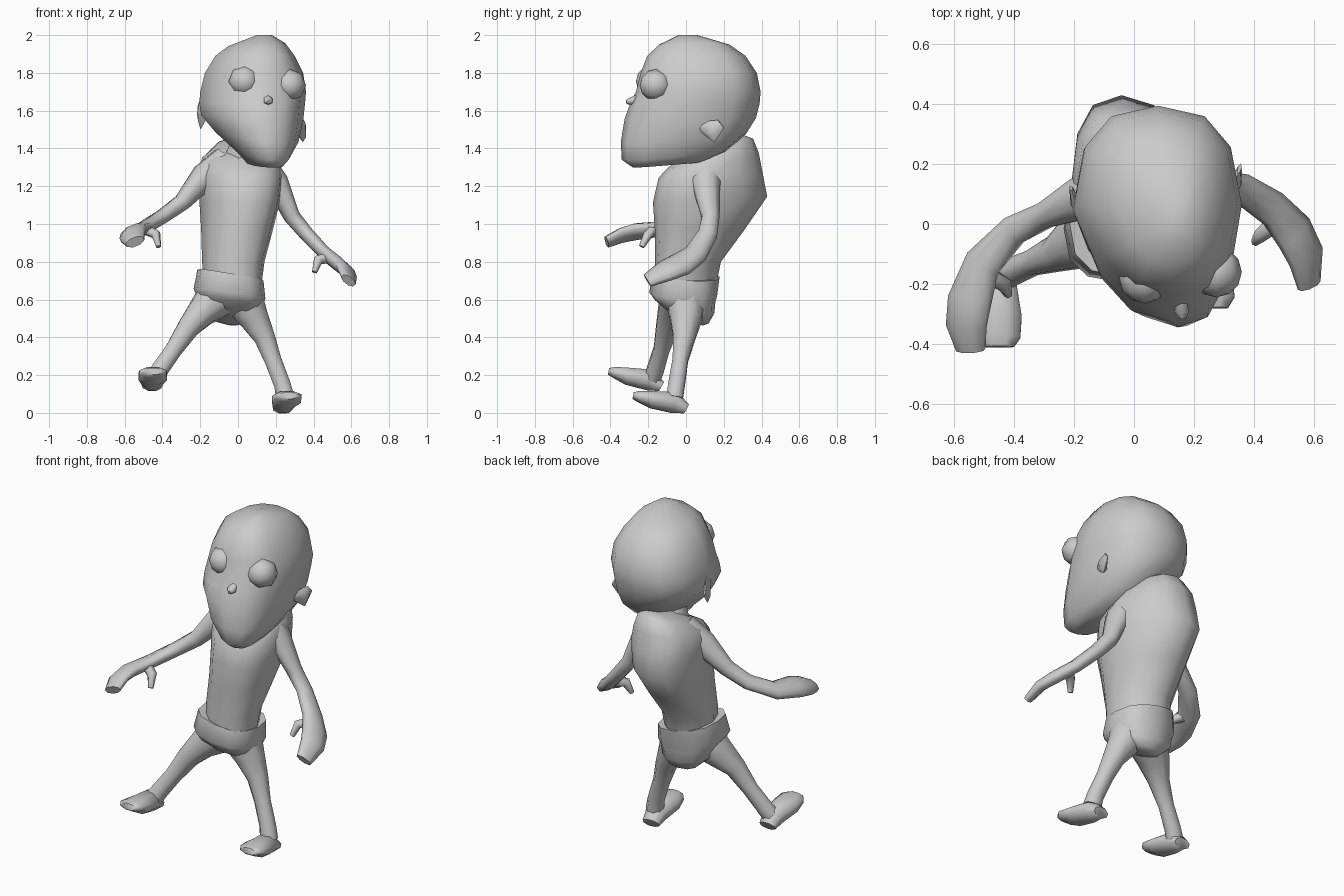
import bpy, bmesh, math
from mathutils import Vector


def skin(name, rings):
    """Join equal-length rings of points into one closed, smooth part."""
    bm = bmesh.new()
    loops = [[bm.verts.new(p) for p in r] for r in rings]
    n = len(loops[0])
    for a, b in zip(loops, loops[1:]):
        for i in range(n):
            j = (i + 1) % n
            bm.faces.new((a[i], a[j], b[j], b[i]))
    bm.faces.new(loops[0][::-1])
    bm.faces.new(loops[-1])
    bmesh.ops.recalc_face_normals(bm, faces=bm.faces)
    me = bpy.data.meshes.new(name)
    bm.to_mesh(me)
    bm.free()
    ob = bpy.data.objects.new(name, me)
    bpy.context.collection.objects.link(ob)
    bpy.ops.object.select_all(action='DESELECT')
    ob.select_set(True)
    bpy.context.view_layer.objects.active = ob
    bpy.ops.object.shade_smooth_by_angle(angle=math.radians(65))
    return ob


def stack(name, rows, n=12, front=0.0, back=0.0, yaw=(0.0, 0.0), square=1.0):
    """Horizontal rings (z, x0, x1, y0, y1, slope_x, slope_y), pinched and
    turned sideways by separate amounts at the front and back."""
    rings = []
    for z, x0, x1, y0, y1, sx, sy in rows:
        cx, cy, rx, ry = (x0 + x1) / 2, (y0 + y1) / 2, (x1 - x0) / 2, (y1 - y0) / 2
        ring = []
        for i in range(n):
            a = math.tau * i / n
            c, s = math.cos(a), math.sin(a)
            c = math.copysign(abs(c) ** square, c)
            s = math.copysign(abs(s) ** square, s)
            dx = rx * c * (1 - front * max(0, -s) - back * max(0, s)) - yaw[s > 0] * ry * s
            dy = ry * s
            ring.append((cx + dx, cy + dy, z + sx * dx + sy * dy))
        rings.append(ring)
    return skin(name, rings)


def limb(name, rows, up=(0, 0, 1), n=8):
    """Tube along a path of (x, y, z, half_width, half_thickness)."""
    pts = [Vector(r[:3]) for r in rows]
    rings = []
    for k, r in enumerate(rows):
        t = (pts[min(k + 1, len(pts) - 1)] - pts[max(k - 1, 0)]).normalized()
        side = t.cross(Vector(up)).normalized()
        nor = side.cross(t)
        rings.append([pts[k] + side * r[3] * math.cos(math.tau * (i + .5) / n) * 1.06
                      + nor * r[4] * math.sin(math.tau * (i + .5) / n) * 1.06
                      for i in range(n)])
    return skin(name, rings)


# Head: big cranium, jutting broad jaw
stack("head", [
    (1.315, 0.05, 0.24, -0.28, 0.10, -0.04, 0.08),
    (1.365, 0.00, 0.275, -0.34, 0.22, -0.08, 0.08),
    (1.46, -0.12, 0.32, -0.345, 0.32, -0.12, 0.06),
    (1.56, -0.195, 0.345, -0.325, 0.37, -0.06, 0.0),
    (1.64, -0.205, 0.355, -0.295, 0.39, 0, 0),
    (1.70, -0.20, 0.36, -0.265, 0.395, 0, 0),
    (1.80, -0.175, 0.345, -0.24, 0.375, 0, 0),
    (1.89, -0.12, 0.30, -0.205, 0.315, 0, 0),
    (1.95, -0.05, 0.25, -0.14, 0.23, 0.05, 0),
    (2.0, 0.10, 0.18, -0.04, 0.06, 0, 0)],
    front=0.2, back=0.05, yaw=(0.14, 0.0), square=0.78)

# Bulging eyes
for side, pos in (("left", (0.035, -0.18, 1.755)), ("right", (0.275, -0.16, 1.735))):
    bpy.ops.mesh.primitive_uv_sphere_add(segments=8, ring_count=6, radius=0.085, location=pos,
                                         rotation=(math.pi / 2, 0, 0))
    bpy.context.object.name = side + "_eye"
    bpy.ops.object.shade_smooth()

# Small nose
limb("nose", [(0.155, -0.25, 1.67, 0.02, 0.015), (0.16, -0.29, 1.65, 0.025, 0.02),
              (0.165, -0.315, 1.645, 0.012, 0.01)], n=6)

# Flat pointed ears
limb("right_ear", [(0.315, 0.08, 1.51, 0.012, 0.02), (0.34, 0.14, 1.49, 0.022, 0.055),
                   (0.352, 0.185, 1.53, 0.006, 0.025)], n=6)
limb("left_ear", [(-0.165, 0.02, 1.59, 0.012, 0.03), (-0.195, 0.07, 1.59, 0.018, 0.085),
                  (-0.21, 0.12, 1.60, 0.006, 0.04)], n=6)

# Neck
limb("neck", [(0.03, 0.12, 1.30, 0.12, 0.12), (0.09, 0.08, 1.46, 0.11, 0.11)], up=(0, 1, 0))

# Hunched torso
stack("torso", [
    (0.68, -0.18, 0.125, -0.165, 0.16, 0, 0),
    (0.80, -0.19, 0.14, -0.165, 0.185, 0, 0),
    (0.97, -0.195, 0.185, -0.165, 0.31, 0, 0),
    (1.13, -0.205, 0.225, -0.175, 0.43, 0, 0.05),
    (1.26, -0.21, 0.24, -0.145, 0.405, 0, 0.05),
    (1.34, -0.19, 0.22, -0.09, 0.385, -0.05, 0.15),
    (1.41, -0.12, 0.17, 0.02, 0.355, 0, 0.25),
    (1.45, -0.03, 0.11, 0.12, 0.31, 0, 0.2)],
    front=0.1, back=0.2, yaw=(0.12, 0.17), square=0.8)

# Shorts: waistband flaring over a rounded seat
stack("shorts", [
    (0.725, -0.18, 0.12, -0.16, 0.15, -0.17, -0.05),
    (0.73, -0.215, 0.135, -0.175, 0.178, -0.17, -0.05),
    (0.63, -0.235, 0.145, -0.195, 0.165, -0.14, -0.05),
    (0.59, -0.215, 0.125, -0.165, 0.155, -0.13, -0.05),
    (0.54, -0.20, 0.11, -0.115, 0.15, -0.1, -0.1),
    (0.495, -0.13, 0.07, -0.05, 0.12, 0, -0.25),
    (0.47, -0.06, 0.01, 0.02, 0.09, 0, -0.2)], square=0.8)

# Legs
limb("left_leg", [(-0.12, -0.03, 0.60, 0.11, 0.11), (-0.19, -0.06, 0.535, 0.08, 0.092),
                  (-0.26, -0.10, 0.455, 0.06, 0.06), (-0.34, -0.13, 0.335, 0.046, 0.042),
                  (-0.41, -0.16, 0.235, 0.047, 0.045), (-0.445, -0.18, 0.18, 0.05, 0.045)],
     up=(0, 1, 0))
limb("right_leg", [(0.03, 0.0, 0.60, 0.11, 0.11), (0.085, 0.0, 0.50, 0.08, 0.085),
                   (0.14, -0.01, 0.40, 0.057, 0.06), (0.185, -0.03, 0.28, 0.046, 0.042),
                   (0.235, -0.05, 0.15, 0.045, 0.045), (0.25, -0.06, 0.08, 0.05, 0.045)],
     up=(0, 1, 0))


# Feet: wedge soles rising towards the toes
def foot(name, x, y, z, dx, rise):
    limb(name, [(x, y, z, 0.05, 0.028), (x + dx * .2, y - 0.06, z + 0.03 + rise * .2, 0.06, 0.058),
                (x + dx * .7, y - 0.18, z + 0.042 + rise * .6, 0.078, 0.047),
                (x + dx, y - 0.25, z + 0.055 + rise, 0.072, 0.03),
                (x + dx, y - 0.28, z + 0.06 + rise, 0.05, 0.018)])


foot("left_foot", -0.455, -0.13, 0.14, 0.005, 0.02)
foot("right_foot", 0.235, 0.0, 0.022, 0.03, 0.01)

# Arms ending in flat, slightly rolled mitten hands
limb("left_arm", [(-0.07, 0.12, 1.34, 0.08, 0.07), (-0.175, 0.085, 1.255, 0.072, 0.07),
                  (-0.295, 0.03, 1.115, 0.044, 0.045), (-0.40, -0.02, 1.04, 0.05, 0.038),
                  (-0.505, -0.13, 0.975, 0.062, 0.035), (-0.55, -0.26, 0.96, 0.075, 0.036),
                  (-0.56, -0.34, 0.94, 0.07, 0.032), (-0.545, -0.42, 0.905, 0.05, 0.026)],
     up=(-0.4, 0, 1))
limb("right_arm", [(0.10, 0.12, 1.34, 0.09, 0.08), (0.205, 0.105, 1.22, 0.075, 0.06),
                   (0.285, 0.13, 1.04, 0.047, 0.042), (0.365, 0.115, 0.945, 0.052, 0.038),
                   (0.465, 0.05, 0.84, 0.062, 0.035), (0.535, -0.03, 0.785, 0.075, 0.036),
                   (0.575, -0.11, 0.75, 0.07, 0.032), (0.585, -0.205, 0.70, 0.045, 0.022)],
     up=(0.7, 0.2, 1))

# Thumbs
limb("left_thumb", [(-0.49, -0.17, 0.97, 0.03, 0.03), (-0.435, -0.20, 0.945, 0.026, 0.026),
                    (-0.42, -0.235, 0.88, 0.014, 0.014)], up=(0, 1, 0), n=6)
limb("right_thumb", [(0.48, 0.01, 0.82, 0.03, 0.03), (0.425, -0.035, 0.81, 0.026, 0.026),
                     (0.405, -0.06, 0.745, 0.014, 0.014)], up=(0, 1, 0), n=6)
